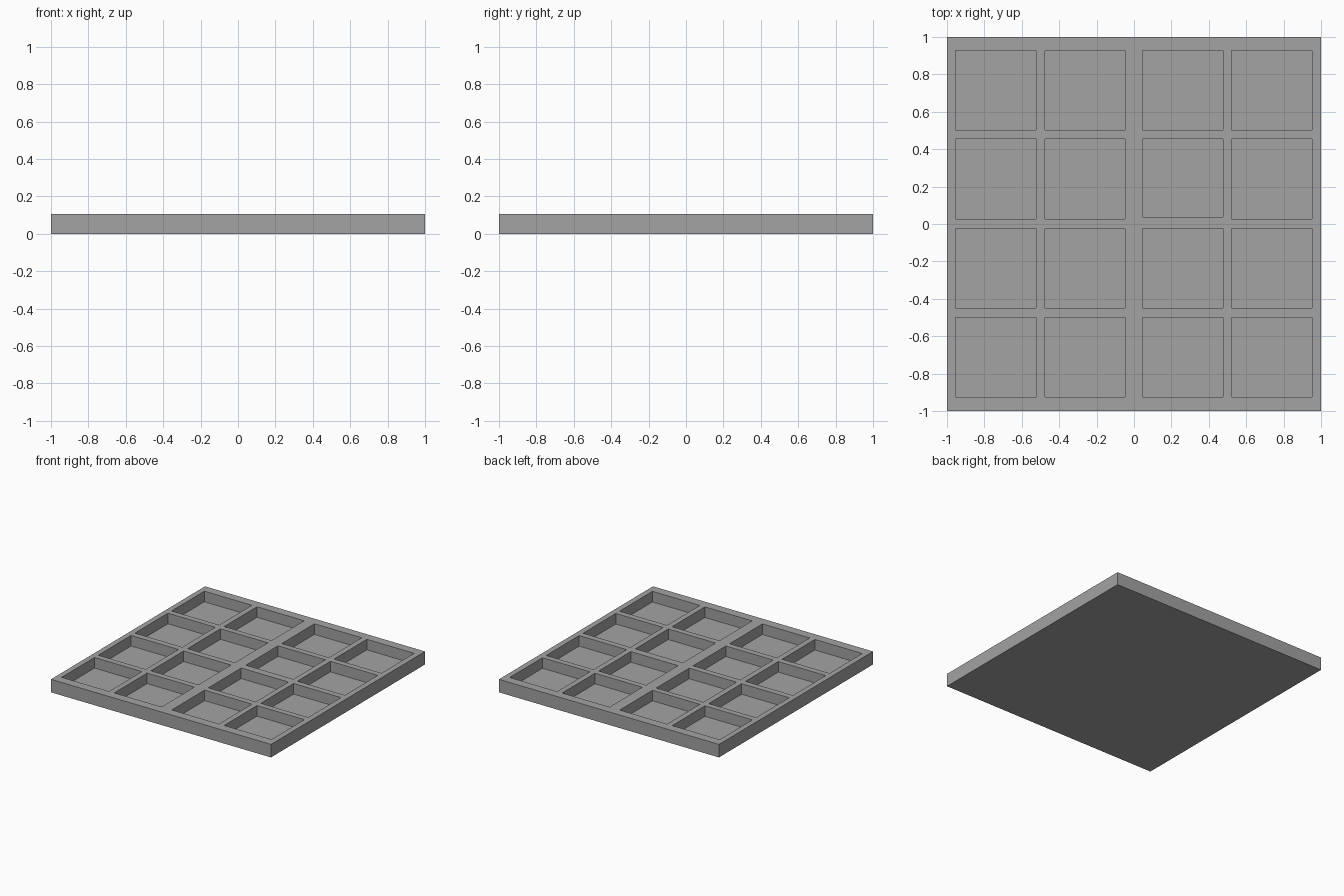
import bpy, bmesh

if "Cube" in bpy.data.objects:
    bpy.data.objects.remove(bpy.data.objects["Cube"])

# Tray dimensions
HEIGHT, FLOOR = 0.107, 0.02
COLS = [(-0.955, -0.524), (-0.477, -0.047), (0.046, 0.476), (0.522, 0.953)]
ROWS = [(-0.925, -0.499), (-0.45, -0.024), (0.026, 0.454), (0.502, 0.927)]


def add_box(bm, x, y, z):
    verts = bmesh.ops.create_cube(bm, size=1)["verts"]
    for v in verts:
        v.co = [r[0] if c < 0 else r[1] for c, r in zip(v.co, (x, y, z))]


def finish(name, bm, material):
    mesh = bpy.data.meshes.new(name)
    bm.to_mesh(mesh)
    bm.free()
    mesh.materials.append(material)
    obj = bpy.data.objects.new(name, mesh)
    bpy.context.collection.objects.link(obj)
    return obj


# Dark grey surface
grey = bpy.data.materials.new("dark_grey")
grey.diffuse_color = (0.366, 0.366, 0.366, 1)
grey.use_nodes = True
grey.node_tree.nodes["Principled BSDF"].inputs["Base Color"].default_value = grey.diffuse_color

# Solid slab
bm = bmesh.new()
add_box(bm, (-1, 1), (-1, 1), (0, HEIGHT))
tray = finish("compartment_tray", bm, grey)

# Sixteen pockets; one sits behind a slightly wider rib
bm = bmesh.new()
for c, x in enumerate(COLS):
    for r, y in enumerate(ROWS):
        if (c, r) == (2, 2):
            y = (0.037, y[1])
        add_box(bm, x, y, (FLOOR, HEIGHT + 0.1))
cutter = finish("pocket_cutter", bm, grey)
cutter.hide_render = True
cutter.hide_set(True)

# Carve the pockets out of the slab
cut = tray.modifiers.new("pockets", "BOOLEAN")
cut.operation = "DIFFERENCE"
cut.solver = "EXACT"
cut.object = cutter
